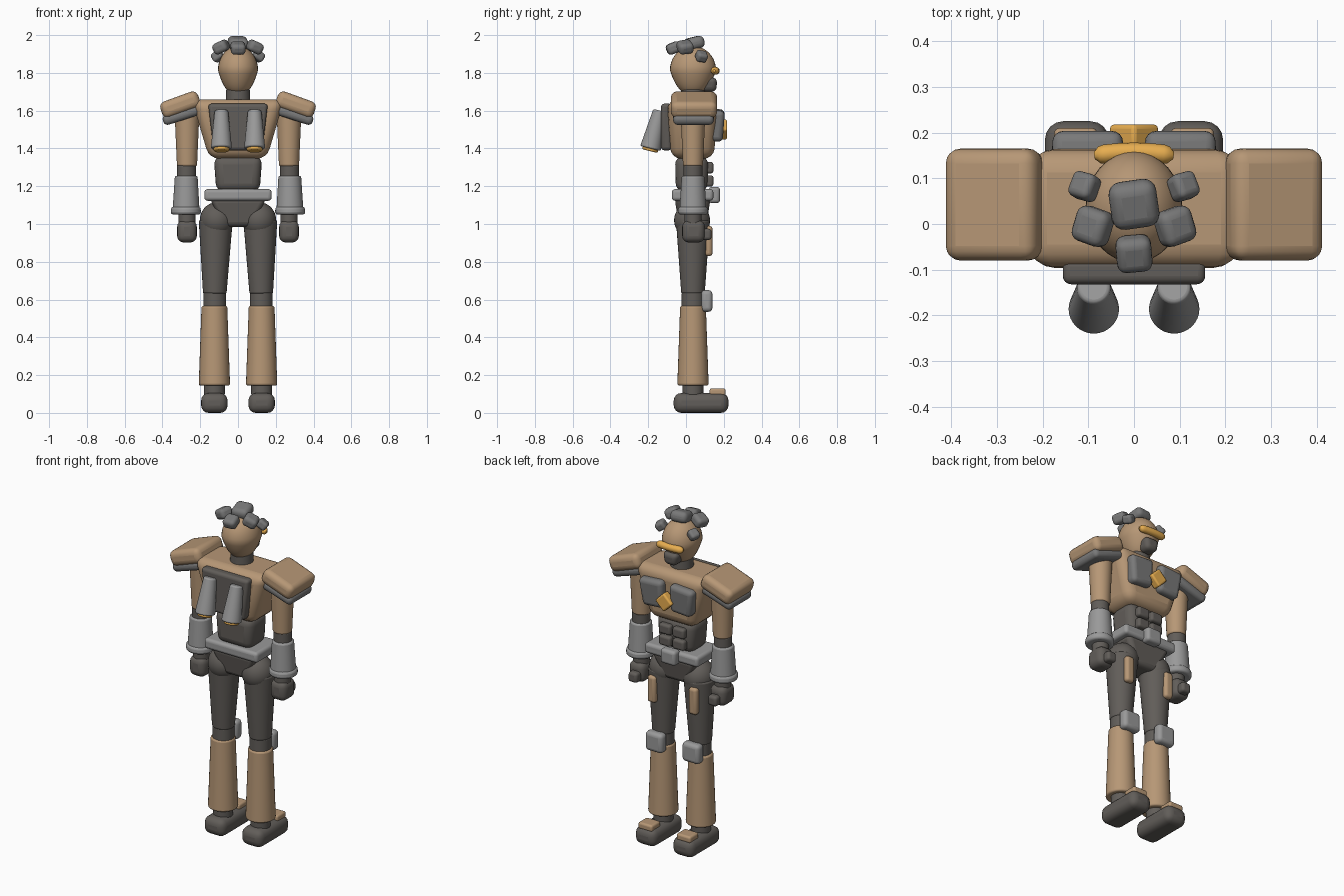
import bpy, bmesh, math
from mathutils import Vector, Euler

if "Cube" in bpy.data.objects:
    bpy.data.objects.remove(bpy.data.objects["Cube"])


def material(name, rgb):
    m = bpy.data.materials.new(name)
    m.diffuse_color = (*rgb, 1)
    m.use_nodes = True
    m.node_tree.nodes["Principled BSDF"].inputs["Base Color"].default_value = m.diffuse_color
    return m


TAN = material("tan", (0.47, 0.31, 0.18))
DARK = material("dark_grey", (0.12, 0.11, 0.10))
MID = material("mid_grey", (0.19, 0.19, 0.19))
LIGHT = material("light_grey", (0.32, 0.32, 0.32))
ORANGE = material("orange", (0.80, 0.42, 0.08))


def finish(name, bm, mat, loc=(0, 0, 0), rot=None, bevel=0, segs=3):
    me = bpy.data.meshes.new(name)
    bm.to_mesh(me)
    bm.free()
    ob = bpy.data.objects.new(name, me)
    bpy.context.collection.objects.link(ob)
    me.materials.append(mat)
    ob.location = loc
    if rot is not None:
        ob.rotation_euler = rot
    if bevel:
        b = ob.modifiers.new("bevel", 'BEVEL')
        b.width, b.segments = bevel, segs
        b.limit_method, b.angle_limit = 'ANGLE', math.radians(40)
    bpy.ops.object.select_all(action='DESELECT')
    ob.select_set(True)
    bpy.context.view_layer.objects.active = ob
    bpy.ops.object.shade_smooth_by_angle(angle=math.radians(50))
    return ob


def box(name, lo, hi, mat, bevel=0.02, rot=(0, 0, 0), taper=(1, 1), pair=False):
    """Rounded box between corners; taper scales the bottom face; pair mirrors in x."""
    c = (Vector(lo) + Vector(hi)) / 2
    s = Vector(hi) - Vector(lo)
    r = [math.radians(a) for a in rot]
    for side in ((1, -1) if pair else (1,)):
        bm = bmesh.new()
        bmesh.ops.create_cube(bm, size=1)
        for v in bm.verts:
            low = v.co.z < 0
            v.co = Vector((v.co.x * s.x * (taper[0] if low else 1),
                           v.co.y * s.y * (taper[1] if low else 1), v.co.z * s.z))
        label = name if not pair else name + ("_r" if side > 0 else "_l")
        finish(label, bm, mat, (c.x * side, c.y, c.z),
               Euler((r[0], r[1] * side, r[2] * side)), bevel, 4)


def tube(name, a, b, ra, rb, mat, bevel=0.01, pair=True):
    """Tapered round part from point a (radius ra) to point b (radius rb)."""
    for side in ((1, -1) if pair else (1,)):
        p = Vector((a[0] * side, a[1], a[2]))
        q = Vector((b[0] * side, b[1], b[2]))
        bm = bmesh.new()
        bmesh.ops.create_cone(bm, cap_ends=True, segments=32, radius1=ra,
                              radius2=rb, depth=(q - p).length)
        label = name if not pair else name + ("_r" if side > 0 else "_l")
        finish(label, bm, mat, (p + q) / 2,
               (q - p).to_track_quat('Z', 'Y').to_euler(), bevel)


def ball(name, c, size, mat, pair=False, chin=1):
    """Ellipsoid; chin narrows its lower end."""
    for side in ((1, -1) if pair else (1,)):
        bm = bmesh.new()
        bmesh.ops.create_uvsphere(bm, u_segments=32, v_segments=20, radius=1)
        for v in bm.verts:
            if v.co.z < 0 and chin != 1:
                r = math.hypot(v.co.x, v.co.y)
                if r > 1e-4:
                    k = r ** 0.55 / r * (1 + (chin - 1) * -v.co.z)
                    v.co.x *= k
                    v.co.y *= k
            v.co = Vector((v.co.x * size[0], v.co.y * size[1], v.co.z * size[2]))
        label = name if not pair else name + ("_r" if side > 0 else "_l")
        finish(label, bm, mat, (c[0] * side, c[1], c[2]))


Y = 0.037  # depth of the limb axes

# Feet and legs
box("foot", (0.055, -0.065, 0), (0.195, 0.225, 0.105), DARK, 0.04, pair=True)
box("toe_plate", (0.08, 0.125, 0.09), (0.175, 0.21, 0.13), TAN, 0.012, pair=True)
tube("ankle", (0.125, Y, 0.09), (0.125, Y, 0.16), 0.055, 0.055, DARK)
tube("shin", (0.125, Y, 0.145), (0.125, Y, 0.567), 0.083, 0.068, TAN)
tube("knee_joint", (0.123, Y, 0.55), (0.123, Y, 0.64), 0.06, 0.06, DARK)
box("knee_pad", (0.065, 0.08, 0.535), (0.18, 0.14, 0.65), LIGHT, 0.022, pair=True)
tube("thigh", (0.123, Y, 0.63), (0.118, Y, 1.02), 0.062, 0.09, DARK)
ball("hip_ball", (0.112, 0.032, 1.02), (0.09, 0.095, 0.095), DARK, pair=True)
box("thigh_plate", (0.11, 0.10, 0.83), (0.165, 0.14, 0.99), TAN, 0.017, pair=True)

# Pelvis, belt and abdomen
box("pelvis", (-0.15, -0.06, 0.985), (0.15, 0.13, 1.135), DARK, 0.025, taper=(0.5, 0.75))
box("belt", (-0.178, -0.075, 1.123), (0.178, 0.145, 1.185), LIGHT, 0.018)
box("belt_buckle", (-0.05, 0.12, 1.11), (0.05, 0.18, 1.197), LIGHT, 0.018)
box("abdomen", (-0.128, -0.058, 1.17), (0.128, 0.118, 1.36), DARK, 0.045, taper=(0.9, 0.95))
for row, z in (("upper", 1.298), ("lower", 1.228)):
    box("abdomen_plate_" + row, (0.006, 0.095, z - 0.03), (0.085, 0.145, z + 0.03),
        DARK, 0.014, pair=True)

# Chest with its plates and gem
box("chest", (-0.245, -0.1, 1.345), (0.245, 0.168, 1.66), TAN, 0.055, taper=(0.62, 0.85))
box("chest_plate", (0.018, 0.12, 1.44), (0.177, 0.20, 1.605), MID, 0.025,
    rot=(-4, 4, 0), taper=(0.85, 1), pair=True)
box("chest_gem", (-0.04, 0.17, 1.46), (0.04, 0.218, 1.54), ORANGE, 0.01, rot=(0, 45, 0))

# Backpack with two nozzles
box("backpack", (-0.158, -0.132, 1.39), (0.158, -0.075, 1.637), DARK, 0.018, taper=(0.82, 1))
tube("nozzle", (0.088, -0.188, 1.40), (0.088, -0.138, 1.60), 0.056, 0.036, LIGHT, 0.008)
tube("nozzle_flame", (0.088, -0.191, 1.386), (0.088, -0.185, 1.41), 0.041, 0.043, ORANGE, 0.006)

# Arms
box("shoulder_pad", (0.2, -0.08, 1.587), (0.412, 0.165, 1.677), TAN, 0.032,
    rot=(0, 20, 0), pair=True)
box("shoulder_under_plate", (0.19, -0.068, 1.55), (0.402, 0.147, 1.605), MID, 0.024,
    rot=(0, 18, 0), pair=True)
tube("upper_arm", (0.27, Y, 1.305), (0.27, Y, 1.60), 0.053, 0.066, TAN)
tube("elbow", (0.273, Y, 1.24), (0.273, Y, 1.315), 0.05, 0.05, DARK)
tube("forearm", (0.275, Y, 1.06), (0.274, Y, 1.255), 0.072, 0.06, LIGHT)
tube("cuff", (0.276, Y, 1.05), (0.276, Y, 1.092), 0.08, 0.078, LIGHT, 0.014)
tube("wrist", (0.27, Y, 0.99), (0.27, Y, 1.06), 0.046, 0.046, DARK)
box("fist", (0.218, -0.02, 0.902), (0.322, 0.1, 1.02), DARK, 0.035, pair=True)
box("thumb", (0.235, 0.08, 0.915), (0.295, 0.135, 0.975), DARK, 0.016, pair=True)

# Neck and head
tube("neck", (0, Y, 1.63), (0, Y, 1.72), 0.065, 0.062, DARK, pair=False)
ball("head", (0, Y, 1.815), (0.106, 0.122, 0.127), TAN, chin=0.72)
box("mouth_guard", (-0.05, 0.08, 1.70), (0.05, 0.165, 1.775), DARK, 0.025, taper=(0.75, 0.9))

# Visor as a gently curved round bar
bar = bpy.data.curves.new("visor", 'CURVE')
bar.dimensions = '3D'
bar.bevel_depth, bar.bevel_resolution, bar.use_fill_caps = 0.021, 5, True
sp = bar.splines.new('POLY')
path = [(-0.087 + 0.174 * i / 16) for i in range(17)]
sp.points.add(len(path) - 1)
for p, x in zip(sp.points, path):
    p.co = (x, 0.157 - 1.0 * x * x, 1.811, 1)
    p.radius = max(0.35, math.sqrt(max(0, 1 - max(0, (abs(x) - 0.066) / 0.021) ** 2)))
bar.materials.append(ORANGE)
bpy.context.collection.objects.link(bpy.data.objects.new("visor", bar))


# Lumps of hair: position, size, rotation, mirrored
def lump(name, c, s, h, rot, pair=False):
    half = Vector((s, s, h)) / 2
    box(name, Vector(c) - half, Vector(c) + half, MID, s * 0.26, rot, pair=pair)


lump("hair_top", (0, 0.043, 1.957), 0.105, 0.065, (14, 0, 8))
lump("hair_back", (0, -0.065, 1.932), 0.078, 0.058, (22, 0, 5))
lump("hair_side", (0.09, -0.005, 1.937), 0.08, 0.06, (8, 25, 20), True)
lump("hair_temple", (0.108, 0.082, 1.888), 0.058, 0.05, (-10, 35, 15), True)
